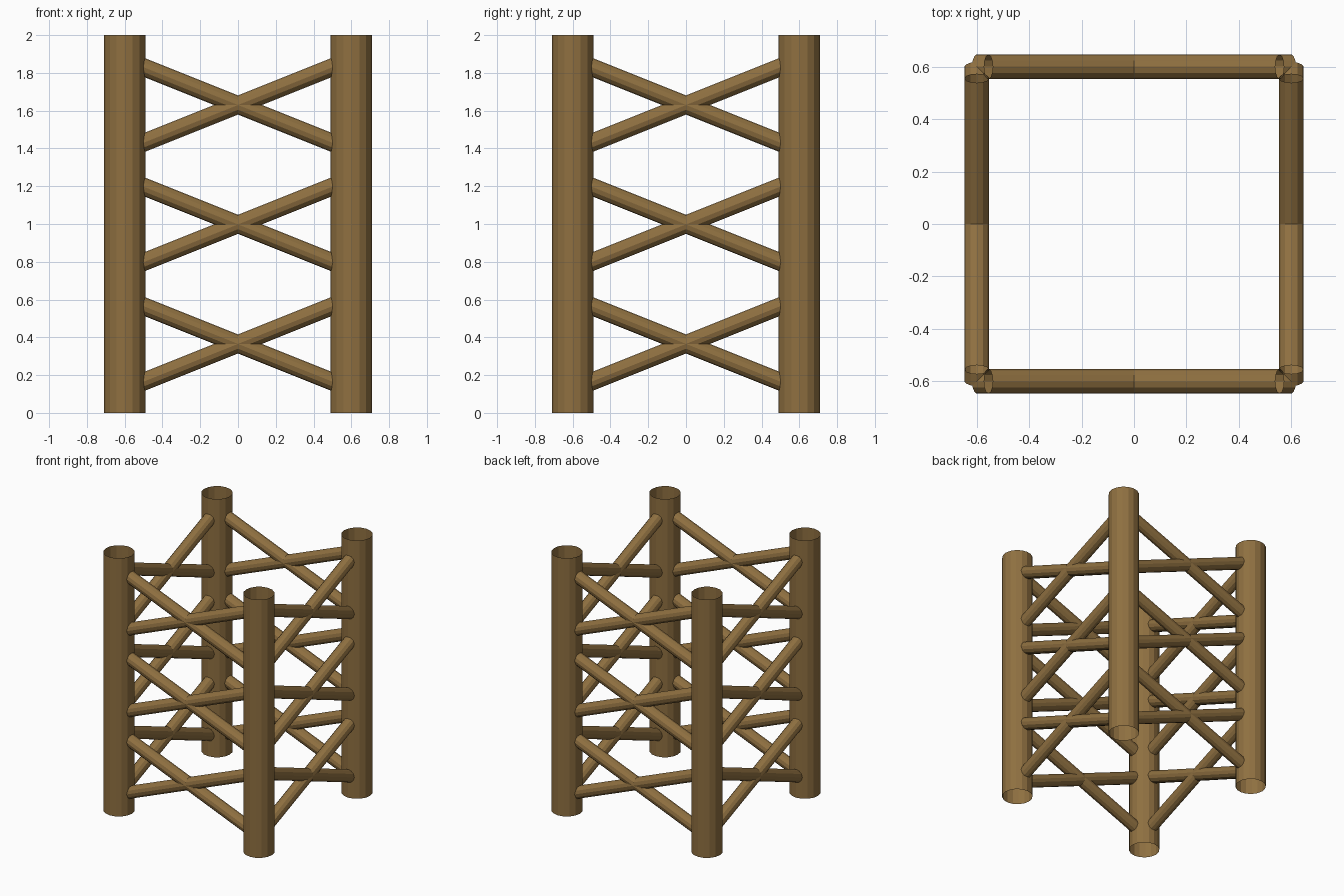
import bpy, bmesh
from mathutils import Vector, Matrix

if "Cube" in bpy.data.objects:
    bpy.data.objects.remove(bpy.data.objects["Cube"])

wood = bpy.data.materials.new("brown wood")
wood.diffuse_color = (0.275, 0.162, 0.052, 1)
wood.use_nodes = True
wood.node_tree.nodes["Principled BSDF"].inputs["Base Color"].default_value = wood.diffuse_color

HALF = 0.6        # leg centre distance from the axis
LEG_R, BRACE_R = 0.11, 0.047
SLOPE = 0.4


def tube(name, a, b, radius, sides):
    """Open-ended flat-sided tube from a to b."""
    a, b = Vector(a), Vector(b)
    d = b - a
    bm = bmesh.new()
    rot = d.to_track_quat('Z', 'Y').to_matrix().to_4x4()
    bmesh.ops.create_cone(bm, cap_ends=False, segments=sides, radius1=radius,
                          radius2=radius, depth=d.length,
                          matrix=Matrix.Translation((a + b) / 2) @ rot)
    me = bpy.data.meshes.new(name)
    bm.to_mesh(me)
    bm.free()
    me.materials.append(wood)
    ob = bpy.data.objects.new(name, me)
    bpy.context.collection.objects.link(ob)
    return ob


# four upright legs
for sx in (-1, 1):
    for sy in (-1, 1):
        tube("leg", (sx * HALF, sy * HALF, 0), (sx * HALF, sy * HALF, 2), LEG_R, 16)

# crossed braces: three levels on each of the four sides
LOW, HIGH = 0.6, 0.556    # how far the lower and upper ends reach
for zc in (0.365, 0.998, 1.63):
    for side in (-HALF, HALF):
        for s in (-1, 1):
            lo, hi = zc - LOW * SLOPE, zc + HIGH * SLOPE
            tube("cross_brace_x", (-s * LOW, side, lo), (s * HIGH, side, hi), BRACE_R, 12)
            tube("cross_brace_y", (side, -s * LOW, lo), (side, s * HIGH, hi), BRACE_R, 12)
